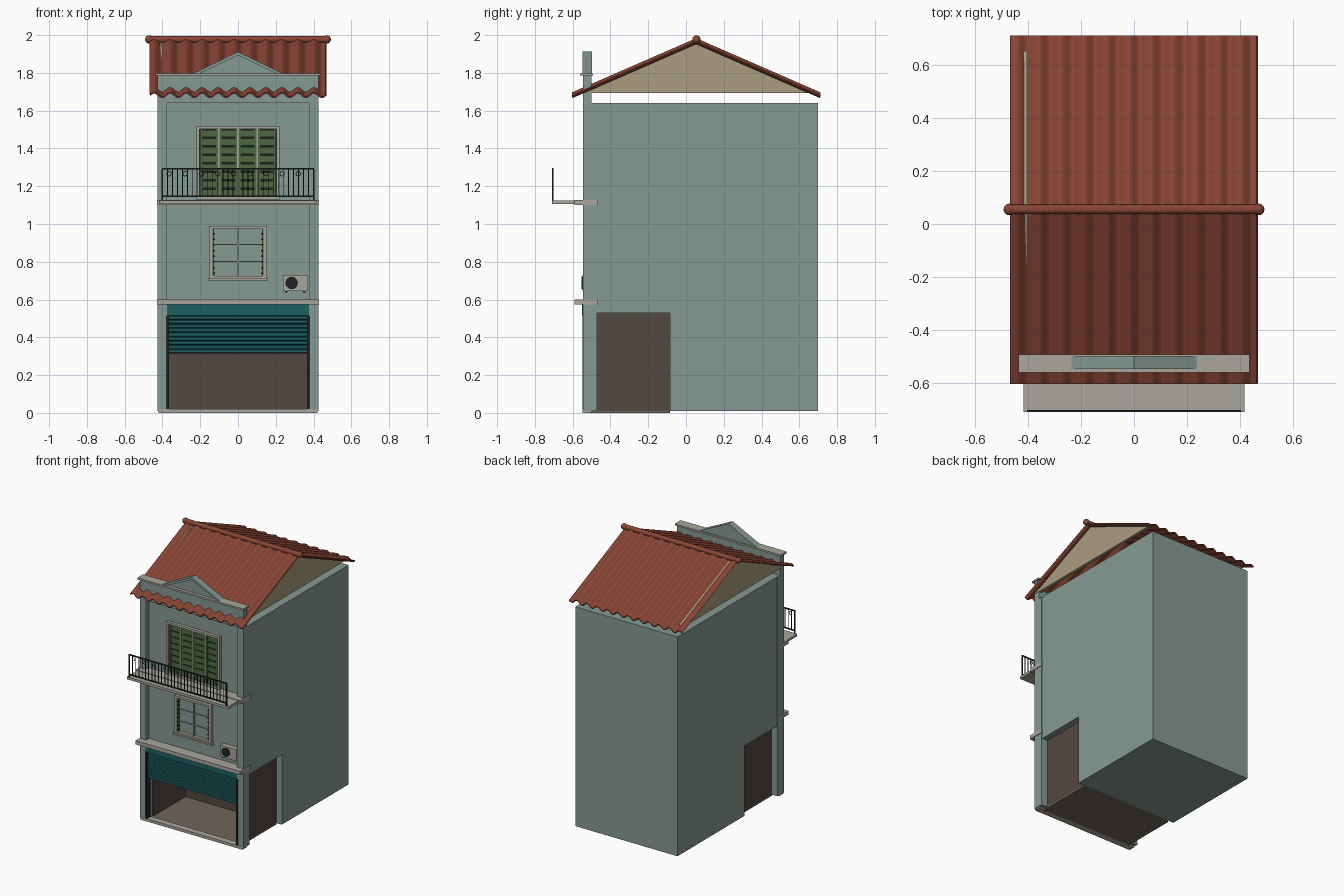
import bpy, bmesh, math
from mathutils import Matrix

if "Cube" in bpy.data.objects:
    bpy.data.objects.remove(bpy.data.objects["Cube"])


def material(name, r, g, b):
    m = bpy.data.materials.new(name)
    m.diffuse_color = (r, g, b, 1)
    m.use_nodes = True
    m.node_tree.nodes["Principled BSDF"].inputs["Base Color"].default_value = m.diffuse_color
    return m


WALL = material("wall_paint", 0.24, 0.32, 0.29)
TRIM = material("trim", 0.40, 0.38, 0.34)
BROWN = material("garage_brown", 0.085, 0.065, 0.05)
FLOOR = material("floor", 0.16, 0.13, 0.10)
TEAL = material("shutter_teal", 0.012, 0.115, 0.12)
GREEN = material("louvre_green", 0.075, 0.14, 0.055)
DARK = material("iron", 0.015, 0.016, 0.017)
TILE = material("roof_tile", 0.25, 0.06, 0.035)
CREAM = material("gable_cream", 0.40, 0.34, 0.21)


def finish(name, bm, mat):
    bmesh.ops.recalc_face_normals(bm, faces=bm.faces)
    me = bpy.data.meshes.new(name)
    bm.to_mesh(me)
    bm.free()
    me.materials.append(mat)
    ob = bpy.data.objects.new(name, me)
    bpy.context.collection.objects.link(ob)
    return ob


def boxes(name, mat, items):
    """Each item is ((x0, x1), (y0, y1), (z0, z1)); all become one object."""
    bm = bmesh.new()
    for spans in items:
        c = [(a + b) / 2 for a, b in spans]
        s = [b - a for a, b in spans]
        bmesh.ops.create_cube(bm, size=1, matrix=Matrix.Translation(c) @ Matrix.Diagonal((*s, 1)))
    return finish(name, bm, mat)


def prism(name, mat, pts, axis, a, b):
    """Extrude a profile along axis 'x' (points are y,z) or 'y' (points are x,z)."""
    bm = bmesh.new()
    put = (lambda p, t: (t, p[0], p[1])) if axis == "x" else (lambda p, t: (p[0], t, p[1]))
    f = bm.faces.new([bm.verts.new(put(p, a)) for p in pts])
    ext = bmesh.ops.extrude_face_region(bm, geom=[f])["geom"]
    vec = (b - a, 0, 0) if axis == "x" else (0, b - a, 0)
    bmesh.ops.translate(bm, verts=[v for v in ext if isinstance(v, bmesh.types.BMVert)], vec=vec)
    return finish(name, bm, mat)


def frame(x, z0, z1, w, y0, y1):
    """Four bars around a rectangle of half width x."""
    return [((-x, -x + w), (y0, y1), (z0, z1)), ((x - w, x), (y0, y1), (z0, z1)),
            ((-x + w, x - w), (y0, y1), (z1 - w, z1)), ((-x + w, x - w), (y0, y1), (z0, z0 + w))]


# Main body, front wall and pilasters
W = -0.51
boxes("rear_body", WALL, [((-0.42, 0.42), (-0.085, 0.70), (0.01, 0.53))])
boxes("upper_body", WALL, [((-0.42, 0.42), (-0.47, 0.70), (0.53, 1.64))])
boxes("front_wall", WALL, [((-0.375, 0.375), (W, -0.47), (0.58, 1.64))])
boxes("pilasters", WALL, [((s * 0.40 - 0.025, s * 0.40 + 0.025), (-0.545, -0.47), (0.01, 1.64)) for s in (-1, 1)])

# Open garage
boxes("garage_walls", BROWN, [((-0.375, -0.365), (-0.47, -0.085), (0.01, 0.53)),
                              ((0.365, 0.375), (-0.47, -0.085), (0.01, 0.53)),
                              ((-0.365, 0.365), (-0.095, -0.086), (0.01, 0.53)),
                              ((-0.365, 0.365), (-0.47, -0.095), (0.52, 0.529))])
boxes("garage_floor", FLOOR, [((-0.375, 0.375), (-0.53, -0.085), (0.0, 0.012))])
boxes("threshold", TRIM, [((-0.42, 0.42), (-0.547, -0.50), (0.0, 0.02))])

# Roller shutter with zigzag slats, box and guides
n = 9
slat = [(-0.52, 0.315)]
for i in range(n):
    z, h = 0.315 + 0.2 * i / n, 0.2 / n
    slat += [(-0.535, z + h * 0.2), (-0.535, z + h * 0.8), (-0.525, z + h)]
slat += [(-0.515, 0.515), (-0.515, 0.315)]
prism("roller_shutter", TEAL, slat, "x", -0.37, 0.37)
boxes("shutter_box", TEAL, [((-0.375, 0.375), (-0.55, -0.47), (0.515, 0.575))])
boxes("shutter_guides", DARK, [((s * 0.373 - 0.007, s * 0.373 + 0.007), (-0.549, -0.505), (0.02, 0.515)) for s in (-1, 1)])

# Floor cornices and balcony slab
boxes("cornices", TRIM, [((-0.43, 0.43), (-0.59, -0.468), (z, z + 0.028)) for z in (0.573, 1.10)])
boxes("balcony_slab", TRIM, [((-0.417, 0.417), (-0.71, -0.58), (1.106, 1.124))])

# Balcony railing
Y = -0.706
count = 30
rail = [((-0.402, 0.402), (Y - 0.004, Y + 0.004), (z, z + 0.008)) for z in (1.142, 1.288)]
for i in range(count + 1):
    x = -0.4 + 0.8 * i / count
    t = 0.004 if i in (0, count) else 0.0022
    rail.append(((x - t, x + t), (Y - t, Y + t), (1.124 if t > 0.003 else 1.145, 1.29)))
boxes("railing", DARK, rail)
for i in range(9):
    bpy.ops.mesh.primitive_torus_add(major_segments=12, minor_segments=5, major_radius=0.012, minor_radius=0.002,
                                     location=(-0.365 + 0.0855 * i, Y, 1.266), rotation=(math.pi / 2, 0, 0))
    bpy.context.object.name = "railing_ring"
    bpy.context.object.data.materials.append(DARK)

# Balcony doors: four louvred leaves
boxes("door_frame", TRIM, frame(0.22, 1.13, 1.52, 0.016, W - 0.022, W)
      + [((x - 0.005, x + 0.005), (W - 0.018, W), (1.14, 1.51)) for x in (-0.102, 0, 0.102)])
boxes("door_backing", DARK, [((-0.205, 0.205), (W - 0.003, W + 0.001), (1.14, 1.51))])
louvres = []
for c in (-0.153, -0.051, 0.051, 0.153):
    louvres += [((c + s * 0.041 - 0.006, c + s * 0.041 + 0.006), (W - 0.014, W), (1.14, 1.505)) for s in (-1, 1)]
    louvres += [((c - 0.036, c + 0.036), (W - 0.011, W), (1.145 + 0.045 * k, 1.183 + 0.045 * k)) for k in range(8)]
boxes("door_louvres", GREEN, louvres)

# Middle window with folded shutters
boxes("window_frame", TRIM, frame(0.15, 0.71, 0.99, 0.015, W - 0.022, W)
      + [((-0.16, 0.16), (W - 0.03, W), (0.70, 0.712)), ((-0.004, 0.004), (W - 0.014, W), (0.72, 0.98))]
      + [((-0.135, 0.135), (W - 0.009, W), (z, z + 0.003)) for z in (0.80, 0.89)])
boxes("window_shutters", GREEN, [((s * 0.131 - 0.005, s * 0.131 + 0.005), (W - 0.018, W), (0.725, 0.975)) for s in (-1, 1)])
boxes("window_shutter_slats", DARK, [((s * 0.129 - 0.008, s * 0.129 + 0.008), (W - 0.02, W), (0.735 + 0.03 * k, 0.742 + 0.03 * k))
                                     for s in (-1, 1) for k in range(8)])

# Air conditioner
boxes("air_conditioner", TRIM, [((0.238, 0.37), (-0.548, W), (0.645, 0.73))])
boxes("air_conditioner_feet", DARK, [((x, x + 0.012), (-0.545, W), (0.637, 0.645)) for x in (0.25, 0.345)])
bpy.ops.mesh.primitive_cylinder_add(vertices=20, radius=0.033, depth=0.006, location=(0.284, -0.549, 0.688),
                                    rotation=(math.pi / 2, 0, 0))
bpy.context.object.name = "fan_grille"
bpy.context.object.data.materials.append(DARK)

# Parapet and pediment
boxes("parapet", WALL, [((-0.425, 0.425), (-0.545, -0.50), (1.64, 1.787))])
boxes("parapet_cap", TRIM, [((-0.436, 0.436), (-0.56, -0.492), (1.785, 1.798))])
prism("pediment", WALL, [(-0.21, 1.798), (0.21, 1.798), (0, 1.897)], "y", -0.537, -0.50)
prism("pediment_moulding", WALL, [(-0.235, 1.798), (-0.20, 1.798), (0, 1.893), (0.20, 1.798), (0.235, 1.798), (0, 1.912)],
      "y", -0.547, -0.497)

# Corrugated roof slopes
WAVES, SEG = 11, 10
for label, y_eave in (("front", -0.602), ("back", 0.71)):
    bm = bmesh.new()
    rows = []
    for y, z in ((y_eave, 1.682), (0.054, 1.968)):
        rows.append([bm.verts.new((-0.465 + 0.93 * i / (WAVES * SEG), y, z + 0.012 * math.sin(2 * math.pi * i / SEG)))
                     for i in range(WAVES * SEG + 1)])
    for i in range(WAVES * SEG):
        bm.faces.new((rows[0][i], rows[0][i + 1], rows[1][i + 1], rows[1][i]))
    roof = finish(label + "_roof", bm, TILE)
    sol = roof.modifiers.new("thickness", "SOLIDIFY")
    sol.thickness, sol.offset = 0.008, 0

# Ridge tile with rounded ends
bpy.ops.mesh.primitive_cylinder_add(vertices=16, radius=0.018, depth=0.95, location=(0, 0.055, 1.977), rotation=(0, math.pi / 2, 0))
bpy.context.object.name = "ridge"
bpy.context.object.data.materials.append(TILE)
bpy.ops.object.shade_smooth_by_angle()
for s in (-1, 1):
    bpy.ops.mesh.primitive_uv_sphere_add(segments=16, ring_count=8, radius=0.022, location=(s * 0.47, 0.055, 1.977))
    bpy.context.object.name = "ridge_end"
    bpy.context.object.data.materials.append(TILE)
    bpy.ops.object.shade_smooth_by_angle()

# Thin gable panels, floating just above the wall tops
for s in (-1, 1):
    prism("gable", CREAM, [(-0.54, 1.693), (0.65, 1.693), (0.65, 1.708), (0.055, 1.966)], "x", s * 0.403, s * 0.427)
